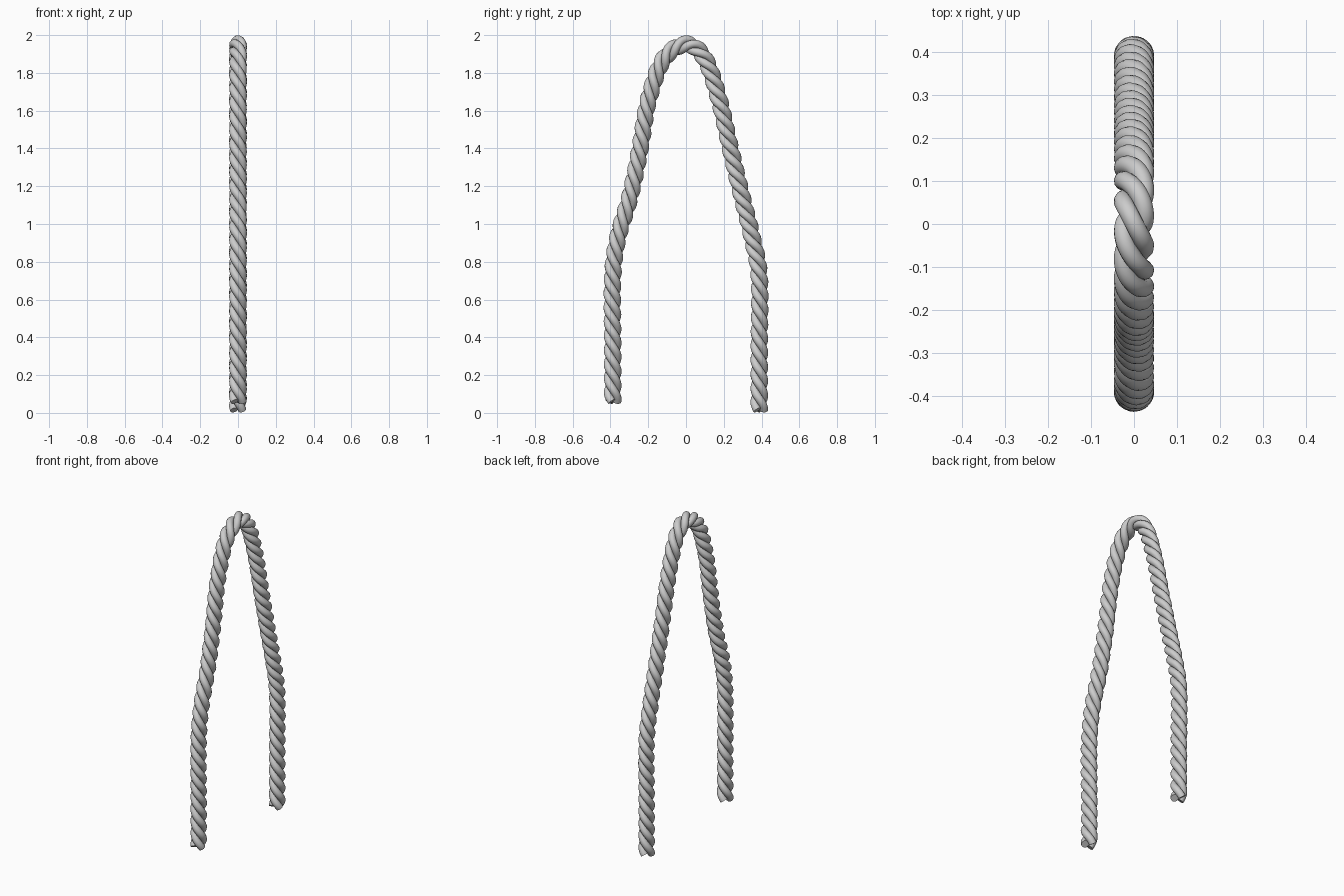
import bpy
from math import sin, cos, pi
from mathutils import Vector

if "Cube" in bpy.data.objects:
    bpy.data.objects.remove(bpy.data.objects["Cube"])

STRANDS, R, r = 3, 0.0250, 0.0220     # strand count, helix radius, strand radius
PITCH, PHASE, STEPS = 0.225, 0.0, 560

# rope centre line in the y-z plane
PATH = [(-0.388, 0.06), (-0.388, 0.35), (-0.388, 0.72), (-0.36, 0.93), (-0.295, 1.15),
        (-0.243, 1.4), (-0.20, 1.65), (-0.12, 1.87), (0, 1.952), (0.10, 1.875),
        (0.175, 1.66), (0.235, 1.4), (0.295, 1.15), (0.35, 0.93), (0.388, 0.72),
        (0.388, 0.35), (0.388, 0.015)]


def smooth_path(pts, n=60):
    p = [Vector((0, y, z)) for y, z in pts]
    p = [2 * p[0] - p[1]] + p + [2 * p[-1] - p[-2]]
    out = []
    for a, b, c, d in zip(p, p[1:], p[2:], p[3:]):
        for i in range(n):
            t = i / n
            out.append(0.5 * (2 * b + (c - a) * t + (2 * a - 5 * b + 4 * c - d) * t * t
                              + (3 * b - a - 3 * c + d) * t ** 3))
    return out + [p[-2]]


line = smooth_path(PATH)
dist = [0.0]
for a, b in zip(line, line[1:]):
    dist.append(dist[-1] + (b - a).length)
apex = dist[max(range(len(line)), key=lambda i: line[i].z)]


def sample(s):
    i = next((k for k in range(1, len(dist)) if dist[k] >= s), len(dist) - 1)
    t = (s - dist[i - 1]) / (dist[i] - dist[i - 1])
    j, k = max(i - 3, 0), min(i + 2, len(line) - 1)
    return line[i - 1].lerp(line[i], t), (line[k] - line[j]).normalized()


# twisted strands, swept as round tubes
side = Vector((1, 0, 0))
frames = [(s, *sample(s)) for s in (dist[-1] * i / STEPS for i in range(STEPS + 1))]
for n in range(STRANDS):
    cu = bpy.data.curves.new("rope_strand", 'CURVE')
    cu.dimensions = '3D'
    cu.bevel_depth, cu.bevel_resolution, cu.use_fill_caps = r, 4, True
    sp = cu.splines.new('POLY')
    sp.points.add(STEPS)
    sp.use_smooth = True
    for pt, (s, c, t) in zip(sp.points, frames):
        a = 2 * pi * ((s - apex) / PITCH + n / STRANDS) + PHASE
        up = side.cross(t)
        pt.co = (*(c + R * (cos(a) * up + sin(a) * -side)), 1)
    ob = bpy.data.objects.new(f"rope_strand_{n + 1}", cu)
    bpy.context.collection.objects.link(ob)
